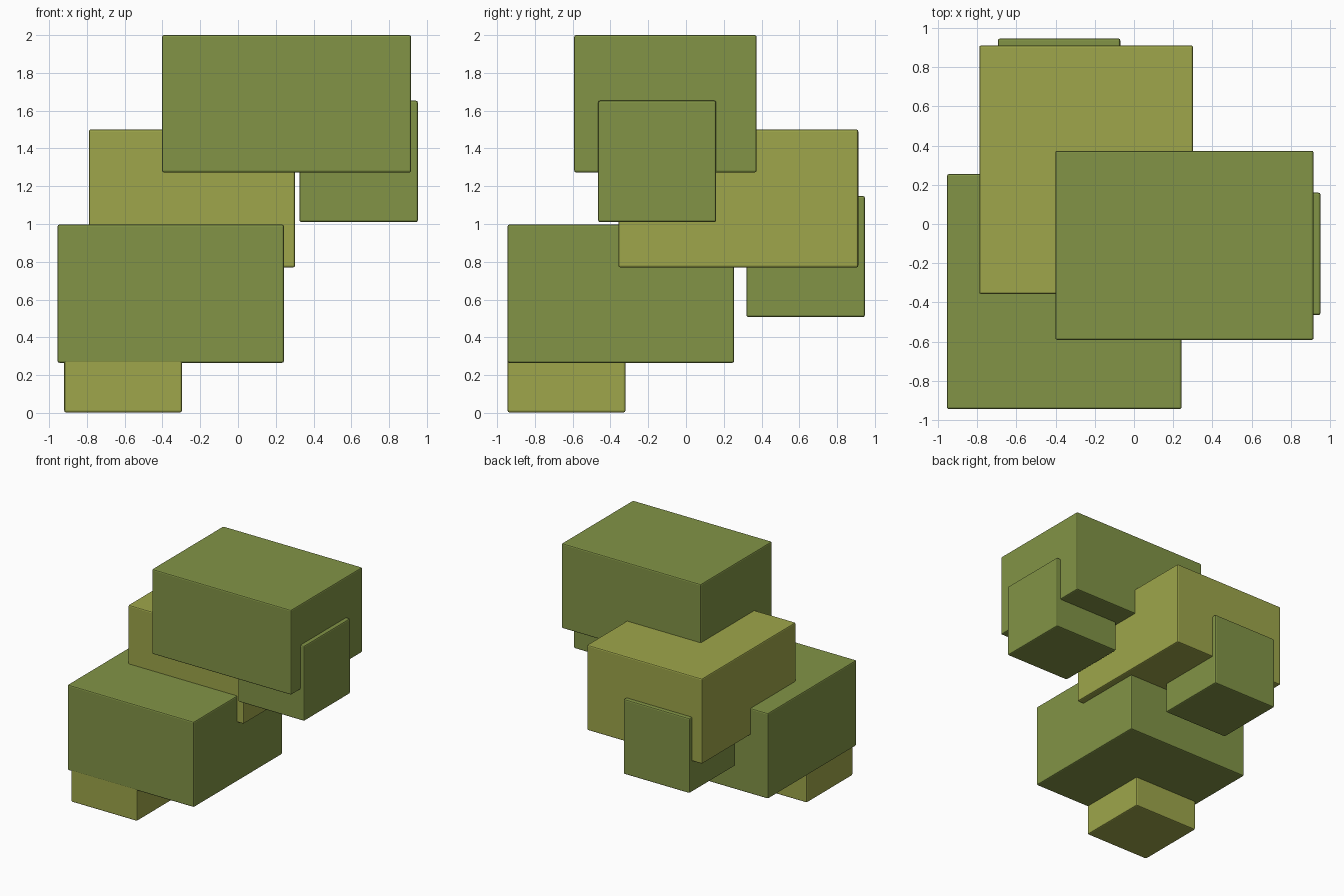
import bpy
from mathutils import Vector

cube = bpy.data.objects.get("Cube")
if cube:
    bpy.data.objects.remove(cube, do_unlink=True)


def make_material(name, rgb):
    mat = bpy.data.materials.new(name)
    mat.use_nodes = True
    color = (*rgb, 1.0)
    mat.diffuse_color = color
    mat.node_tree.nodes["Principled BSDF"].inputs["Base Color"].default_value = color
    return mat


leaf_green = make_material("leaf green", (0.223, 0.296, 0.061))
yellow_green = make_material("yellow green", (0.342, 0.381, 0.069))


def block(name, low, high, mat):
    """Box between two corners with a fine bevel on every edge."""
    low, high = Vector(low), Vector(high)
    bpy.ops.mesh.primitive_cube_add(size=1, location=(low + high) / 2)
    obj = bpy.context.object
    obj.name = name
    obj.scale = high - low
    bpy.ops.object.transform_apply(location=False, rotation=False, scale=True)
    obj.data.materials.append(mat)
    bevel = obj.modifiers.new("soft edges", "BEVEL")
    bevel.width = 0.01
    bevel.segments = 2
    return obj


# Large foliage blocks, stepping upward
block("lower_block", (-0.955, -0.945, 0.265), (0.243, 0.255, 0.997), leaf_green)
block("middle_block", (-0.79, -0.358, 0.77), (0.302, 0.912, 1.5), yellow_green)
block("upper_block", (-0.402, -0.592, 1.273), (0.917, 0.374, 2.0), leaf_green)

# Small blocks tucked under each large one
block("bottom_small_block", (-0.92, -0.944, 0.002), (-0.297, -0.321, 0.64), yellow_green)
block("back_small_block", (-0.695, 0.32, 0.507), (-0.07, 0.947, 1.148), leaf_green)
block("left_small_block", (0.325, -0.465, 1.01), (0.952, 0.16, 1.653), leaf_green)
